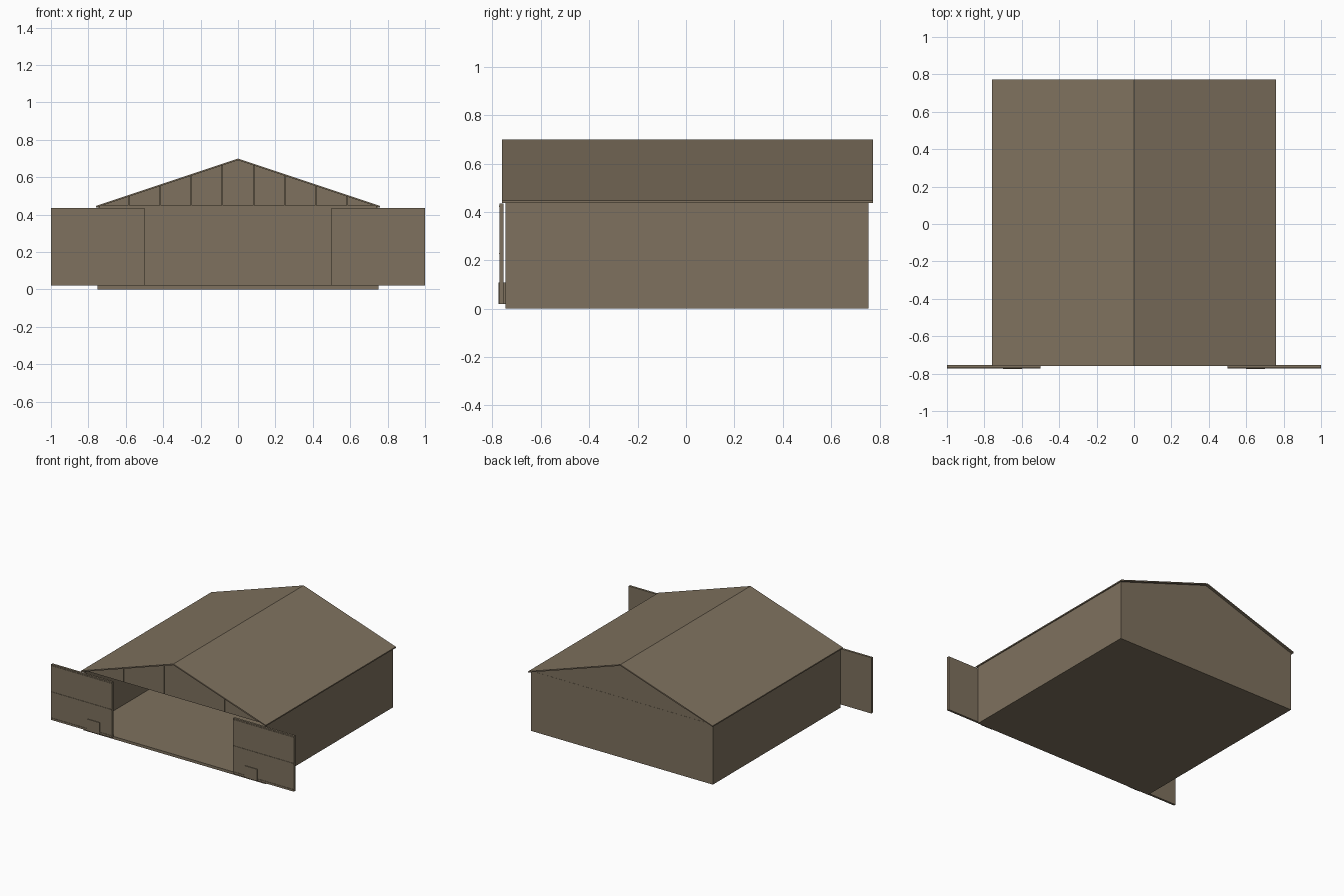
import bpy

cube = bpy.data.objects.get("Cube")
if cube:
    bpy.data.objects.remove(cube, do_unlink=True)

# One weathered timber colour for everything
wood = bpy.data.materials.new("weathered_brown")
wood.use_nodes = True
COLOUR = (0.21, 0.166, 0.112, 1)
wood.diffuse_color = COLOUR
bsdf = wood.node_tree.nodes["Principled BSDF"]
bsdf.inputs["Base Color"].default_value = COLOUR
bsdf.inputs["Roughness"].default_value = 0.9


def prism(name, profile, y0, y1):
    """Extrude an x-z outline (counter-clockwise from the front) along y."""
    n = len(profile)
    verts = [(x, y, z) for y in (y0, y1) for x, z in profile]
    faces = [list(range(n)), list(range(2 * n - 1, n - 1, -1))]
    for i in range(n):
        j = (i + 1) % n
        faces.append([j, i, i + n, j + n])
    mesh = bpy.data.meshes.new(name)
    mesh.from_pydata(verts, [], faces)
    mesh.materials.append(wood)
    obj = bpy.data.objects.new(name, mesh)
    bpy.context.collection.objects.link(obj)
    return obj


def box(name, x0, x1, y0, y1, z0, z1):
    x0, x1 = sorted((x0, x1))
    return prism(name, [(x0, z0), (x1, z0), (x1, z1), (x0, z1)], y0, y1)


HALF, FRONT, BACK = 0.75, -0.745, 0.755
EAVE, RIDGE, THICK = 0.45, 0.70, 0.012
SLOPE = (RIDGE - EAVE) / HALF


def under_roof(x):
    return RIDGE - 0.009 - abs(x) * SLOPE


# Floor, side walls and back wall; the front stays open
box("floor", -HALF, HALF, FRONT, BACK, 0, 0.02)
for side, label in ((1, "left"), (-1, "right")):
    box(label + "_wall", side * HALF, side * (HALF - THICK), FRONT, BACK, 0.02, EAVE - 0.002)
box("back_wall", THICK - HALF, HALF - THICK, BACK - THICK, BACK, 0.02, EAVE - 0.003)
prism("back_gable", [(-0.735, EAVE - 0.003), (0.735, EAVE - 0.003), (0, RIDGE - 0.009)],
      BACK - THICK, BACK - 0.001)

# Front gable of nine upright boards with sloping tops
width = 2 * HALF / 9
for i in range(9):
    a = max(-0.722, -HALF + i * width + 0.001)
    b = min(0.722, -HALF + (i + 1) * width - 0.001)
    top = [(b, under_roof(b)), (a, under_roof(a))]
    if a < 0 < b:
        top.insert(1, (0, under_roof(0)))
    prism("gable_board", [(a, EAVE), (b, EAVE)] + top, FRONT - 0.005, FRONT + 0.007)

# Thin folded roof with a small overhang
edge = 0.76
eave_z = RIDGE - edge * SLOPE
prism("roof", [(-edge, eave_z), (-edge, eave_z - 0.009), (0, RIDGE - 0.009),
               (edge, eave_z - 0.009), (edge, eave_z), (0, RIDGE)], -0.76, 0.772)

# Sliding doors, pushed fully open to either side
for side, label in ((1, "left"), (-1, "right")):
    inner, outer = side * 0.5, side
    box(label + "_door", inner, outer, -0.77, -0.754, 0.02, 0.435)
    for z in (0.03, 0.225, 0.42):
        box(label + "_door_batten", inner, outer, -0.773, -0.77, z, z + 0.006)
    box(label + "_door_guide", side * 0.6, side * 0.7, -0.775, -0.745, 0.02, 0.108)
